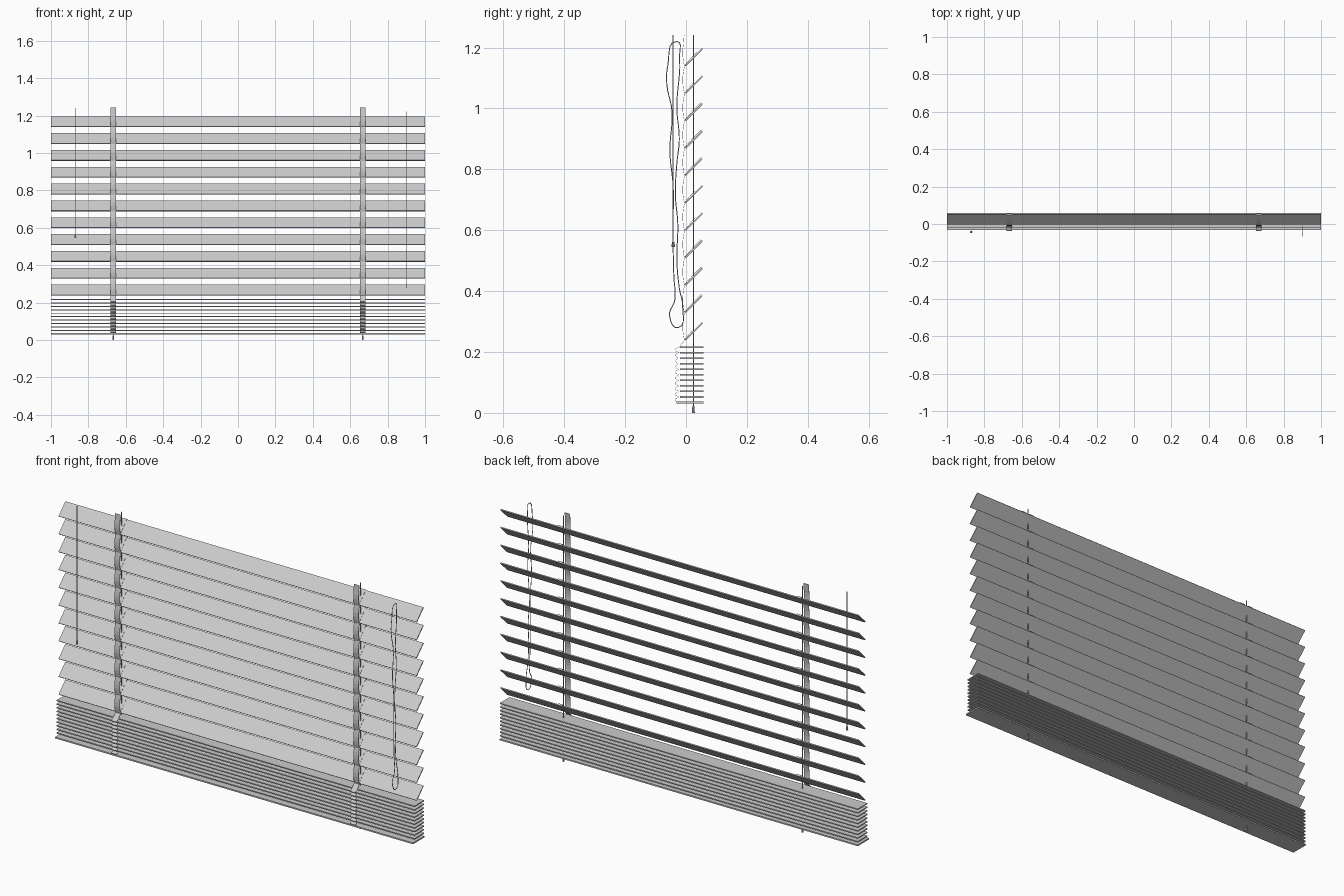
import bpy, math
from mathutils import Matrix

if "Cube" in bpy.data.objects:
    bpy.data.objects.remove(bpy.data.objects["Cube"], do_unlink=True)

GREY = (0.6, 0.6, 0.6, 1)
mat = bpy.data.materials.new("light grey")
mat.use_nodes = True
mat.diffuse_color = GREY
mat.node_tree.nodes["Principled BSDF"].inputs["Base Color"].default_value = GREY


def mesh_object(name, verts, faces):
    me = bpy.data.meshes.new(name)
    me.from_pydata(verts, [], faces)
    me.materials.append(mat)
    ob = bpy.data.objects.new(name, me)
    bpy.context.collection.objects.link(ob)
    return ob


def slat(name, y, z, depth, thick, tilt):
    bpy.ops.mesh.primitive_cube_add(size=1)
    ob = bpy.context.object
    ob.name = name
    ob.data.transform(Matrix.Diagonal((2, depth, thick, 1)))
    ob.data.materials.append(mat)
    ob.rotation_euler.x = tilt
    ob.location = (0, y, z)


def ribbon(name, x, width, path):
    """Thin strip of fabric following a path of (y, z) points."""
    verts = [(x + s * width / 2, y, z) for y, z in path for s in (-1, 1)]
    faces = [(2 * i, 2 * i + 1, 2 * i + 3, 2 * i + 2) for i in range(len(path) - 1)]
    ob = mesh_object(name, verts, faces)
    mod = ob.modifiers.new("thickness", "SOLIDIFY")
    mod.thickness = 0.001
    mod.offset = 0


def cord(name, x, path, radius, closed=False, smooth=False):
    """Round cord following (y, z) points."""
    cu = bpy.data.curves.new(name, "CURVE")
    cu.dimensions = "3D"
    cu.bevel_depth = radius
    cu.bevel_resolution = 1
    cu.resolution_u = 5
    cu.use_fill_caps = True
    sp = cu.splines.new("BEZIER")
    sp.bezier_points.add(len(path) - 1)
    for p, (y, z) in zip(sp.bezier_points, path):
        p.co = (x, y, z)
        p.handle_left_type = p.handle_right_type = "AUTO" if smooth else "VECTOR"
    sp.use_cyclic_u = closed
    cu.materials.append(mat)
    bpy.context.collection.objects.link(bpy.data.objects.new(name, cu))


def knob(name, x, y, z, r_low, r_top, height):
    bpy.ops.mesh.primitive_cone_add(vertices=10, radius1=r_low, radius2=r_top,
                                    depth=height, location=(x, y, z))
    ob = bpy.context.object
    ob.name = name
    ob.data.materials.append(mat)
    bpy.ops.object.shade_smooth_by_angle()


COUNT = 11
PITCH = 0.09
STEP = 0.0182
LOW_OPEN, LOW_STACK = 0.267, 0.034

# Open tilted slats, gathered flat slats and the bottom rail
for i in range(COUNT):
    slat(f"open_slat_{i + 1}", 0.025, LOW_OPEN + i * PITCH, 0.077, 0.005, math.radians(45))
    if i:
        slat(f"stacked_slat_{i + 1}", 0.019, LOW_STACK + i * STEP, 0.077, 0.005, 0)
slat("bottom_rail", 0.013, LOW_STACK, 0.09, 0.007, 0)

# Front tape path: folded loops on the stack, then gentle waves up the slats
tape_path = []
for i in range(COUNT - 1):
    for k in range(6):
        t = k / 6
        tape_path.append((-0.023 - 0.013 * math.sin(math.pi * t),
                          LOW_STACK + (i + t) * STEP))
tape_path.append((-0.022, LOW_STACK + (COUNT - 1) * STEP))
front_edge = LOW_OPEN - 0.029
for i in range(COUNT):
    for k in range(5):
        t = k / 5
        tape_path.append((-0.005 - 0.006 * math.sin(math.pi * t),
                          front_edge + (i + t) * PITCH))
tape_path.append((-0.006, 1.242))

for side, x in (("left", 0.667), ("right", -0.667)):
    ribbon(f"{side}_ladder_tape", x, 0.03, tape_path)
    # Tape rungs lying over each open slat
    for i in range(COUNT):
        z = LOW_OPEN + i * PITCH
        ribbon(f"{side}_tape_rung_{i + 1}", x, 0.026,
               [(-0.006, z - 0.027), (0.021, z + 0.004), (0.049, z + 0.032),
                (0.056, z + 0.027)])
    # Lift cord through the slats with its end knob
    cord(f"{side}_lift_cord", x, [(0.024, 0.015), (0.024, 1.242)], 0.0018)
    knob(f"{side}_cord_knob", x, 0.024, 0.012, 0.005, 0.003, 0.024)

# Tilt wand
cord("tilt_wand", -0.87, [(-0.042, 0.55), (-0.042, 1.242)], 0.002)
knob("wand_tip", -0.87, -0.042, 0.553, 0.006, 0.004, 0.016)

# Hanging pull cord loop
loop = [(-0.03, 1.22), (-0.06, 1.14), (-0.063, 1.08), (-0.046, 0.99), (-0.053, 0.86),
        (-0.042, 0.74), (-0.043, 0.6), (-0.04, 0.45), (-0.037, 0.37), (-0.054, 0.32),
        (-0.026, 0.28), (-0.011, 0.35), (-0.022, 0.41), (-0.03, 0.5), (-0.027, 0.62),
        (-0.035, 0.72), (-0.03, 0.82), (-0.022, 0.9), (-0.03, 1.0), (-0.021, 1.17)]
cord("pull_cord_loop", 0.9, loop, 0.0018, closed=True, smooth=True)
